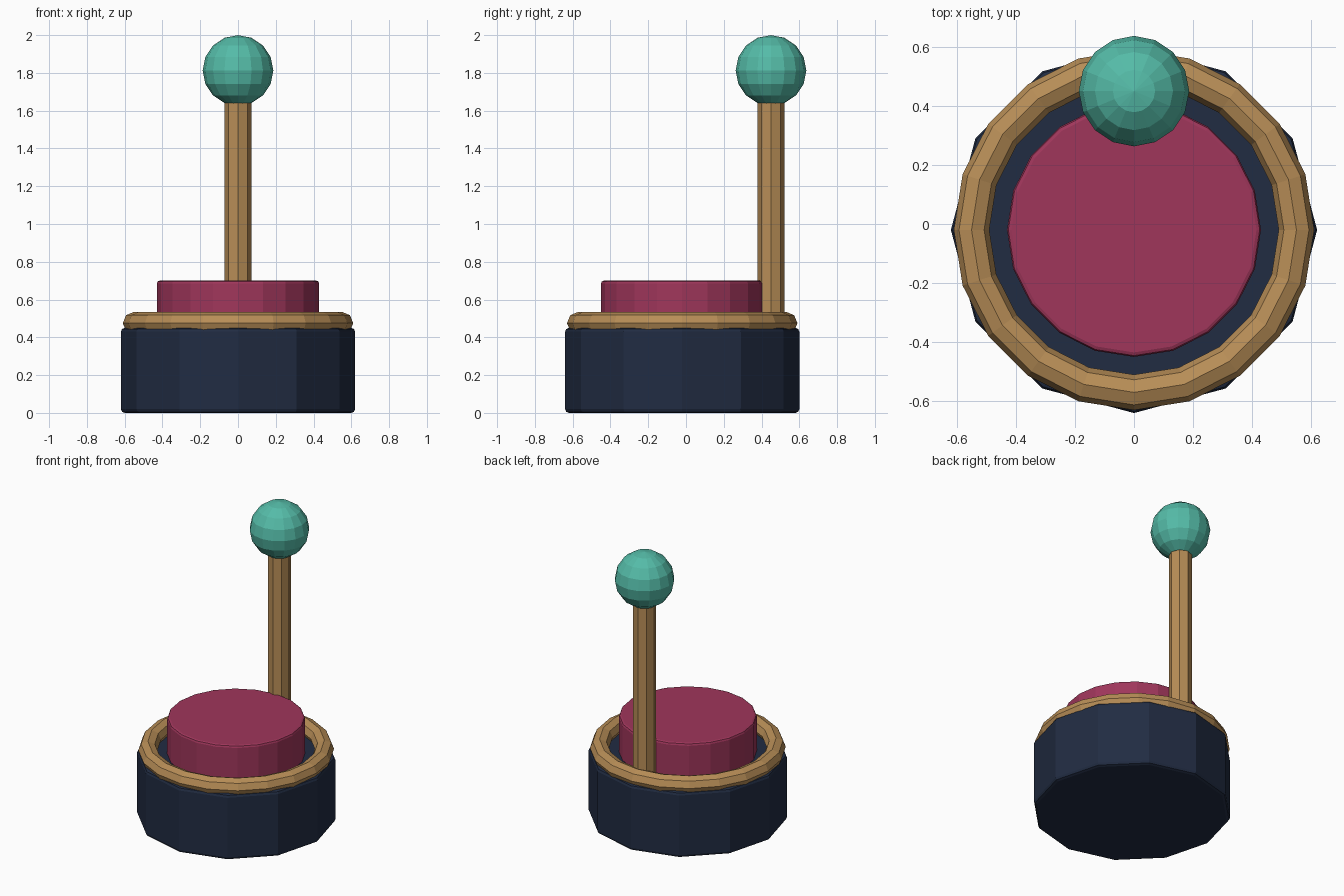
import bpy
from math import pi

if "Cube" in bpy.data.objects:
    bpy.data.objects.remove(bpy.data.objects["Cube"])

CY = -0.02      # centre of the round base parts
STICK_Y = 0.45  # centre of the lever


def paint(name, color, bevel=0.0):
    ob = bpy.context.object
    ob.name = name
    mat = bpy.data.materials.get(color[0]) or bpy.data.materials.new(color[0])
    mat.diffuse_color = (*color[1], 1)
    mat.use_nodes = True
    mat.node_tree.nodes["Principled BSDF"].inputs["Base Color"].default_value = mat.diffuse_color
    ob.data.materials.append(mat)
    if bevel:
        mod = ob.modifiers.new("Bevel", 'BEVEL')
        mod.width = bevel
        mod.segments = 2
        mod.limit_method = 'ANGLE'
        mod.angle_limit = pi / 3
    return ob


def cylinder(name, sides, radius, y, z0, z1, color, bevel=0.0):
    bpy.ops.mesh.primitive_cylinder_add(vertices=sides, radius=radius, depth=z1 - z0,
                                        location=(0, y, (z0 + z1) / 2))
    return paint(name, color, bevel)


NAVY = ("navy", (0.015, 0.025, 0.055))
BRASS = ("brass", (0.48, 0.27, 0.095))
PINK = ("raspberry", (0.35, 0.037, 0.105))
TEAL = ("teal", (0.09, 0.50, 0.39))

# Twelve-sided base drum
cylinder("base", 12, 0.62, CY, 0, 0.45, NAVY, 0.02)

# Trim ring around the button
bpy.ops.mesh.primitive_torus_add(major_segments=20, minor_segments=8, major_radius=0.55,
                                 minor_radius=0.06, location=(0, CY, 0.475))
paint("trim_ring", BRASS)

# Push button
cylinder("button", 20, 0.43, CY, 0.43, 0.70, PINK, 0.015)

# Lever stick and ball knob
cylinder("lever_stick", 8, 0.072, STICK_Y, 0.43, 1.72, BRASS)
bpy.ops.mesh.primitive_uv_sphere_add(segments=16, ring_count=8, radius=0.187,
                                     location=(0, STICK_Y, 1.813))
paint("lever_knob", TEAL)
